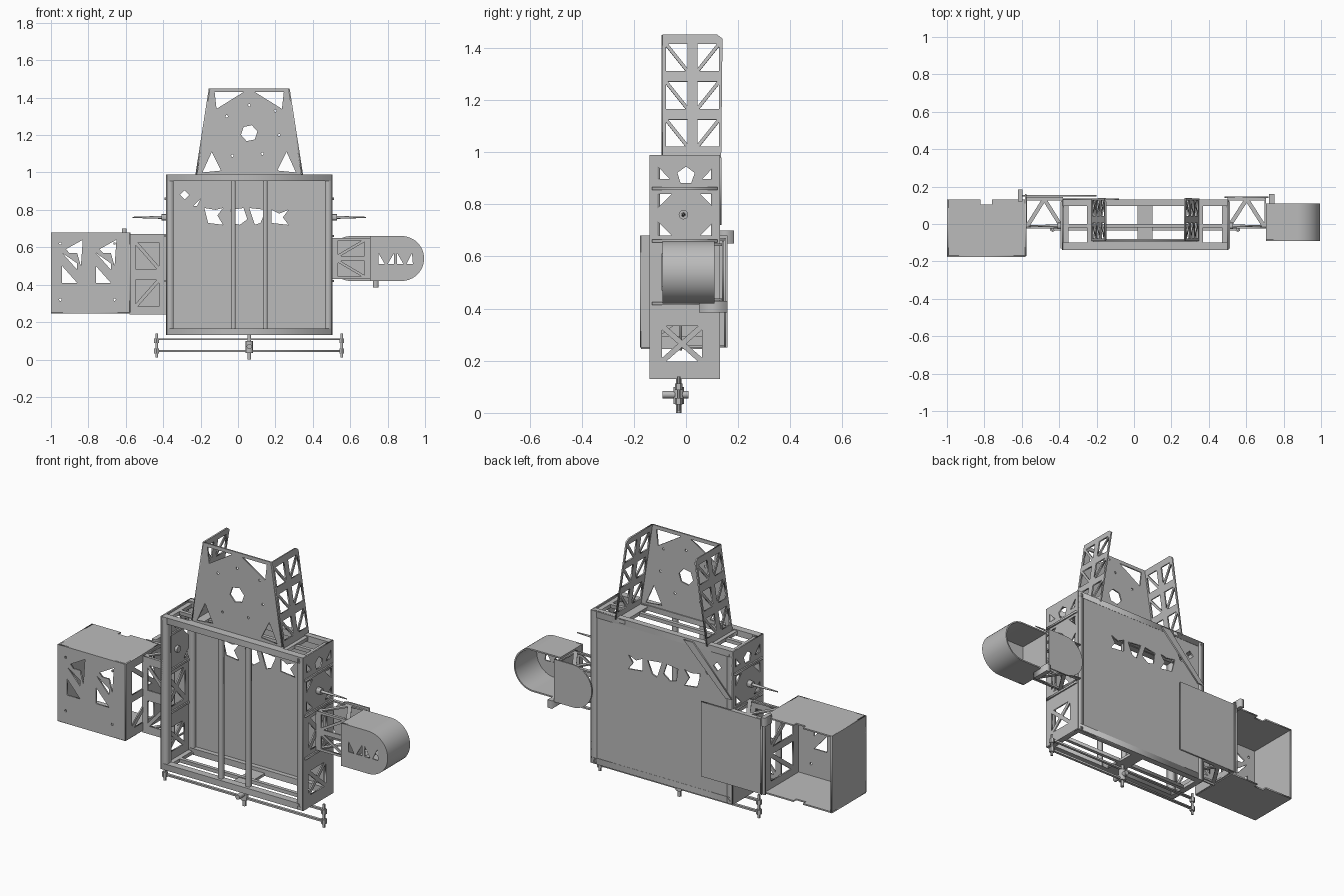
import bpy, math
from mathutils import Vector, Matrix

cube = bpy.data.objects.get("Cube")
if cube:
    bpy.data.objects.remove(cube, do_unlink=True)

grey = bpy.data.materials.new("plain grey metal")
grey.use_nodes = True
COLOR = (0.5, 0.5, 0.5, 1)
grey.diffuse_color = COLOR
grey.node_tree.nodes["Principled BSDF"].inputs["Base Color"].default_value = COLOR

X, Y, Z = Vector((1, 0, 0)), Vector((0, 1, 0)), Vector((0, 0, 1))
MID = 0.06                      # centre line of the main frame
LEFT, RIGHT, BOT, TOP = -0.38, 0.5, 0.13, 0.99


def rect(a, b, c, d):
    return [(a, c), (b, c), (b, d), (a, d)]


def ngon(x, y, r, n, start=0.0):
    return [(x + r * math.cos(start + i * math.tau / n),
             y + r * math.sin(start + i * math.tau / n)) for i in range(n)]


def shrink(poly, s):
    cx = sum(p[0] for p in poly) / len(poly)
    cy = sum(p[1] for p in poly) / len(poly)
    return [(cx + (x - cx) * s, cy + (y - cy) * s) for x, y in poly]


def cross_cell(a, b, c, d, s=0.72):
    """Four triangular holes that leave an X brace."""
    r, m = rect(a, b, c, d), ((a + b) / 2, (c + d) / 2)
    return [shrink([r[i], r[(i + 1) % 4], m], s) for i in range(4)]


def diagonal_cell(a, b, c, d, flip=False, s=0.75):
    """Two triangular holes that leave one diagonal brace."""
    r = rect(a, b, c, d)
    if flip:
        r = r[1:] + r[:1]
    return [shrink([r[0], r[1], r[2]], s), shrink([r[0], r[2], r[3]], s)]


def mirrored(polys, c=MID):
    return polys + [[(2 * c - x, y) for x, y in p] for p in polys]


def plate(name, outline, holes=(), u=X, v=Z, at=(0, 0, 0), thick=0.008):
    """Flat sheet with holes, laid in the plane of u and v."""
    cu = bpy.data.curves.new(name, "CURVE")
    cu.dimensions, cu.fill_mode, cu.extrude = "2D", "BOTH", thick / 2
    for poly in [outline, *holes]:
        sp = cu.splines.new("POLY")
        sp.points.add(len(poly) - 1)
        for pt, (x, y) in zip(sp.points, poly):
            pt.co = (x, y, 0, 1)
        sp.use_cyclic_u = True
    tmp = bpy.data.objects.new(name, cu)
    bpy.context.collection.objects.link(tmp)
    dg = bpy.context.evaluated_depsgraph_get()
    me = bpy.data.meshes.new_from_object(tmp.evaluated_get(dg))
    bpy.data.objects.remove(tmp, do_unlink=True)
    w = u.cross(v).normalized()
    m = Matrix((u, v, w)).transposed().to_4x4()
    m.translation = Vector(at)
    me.transform(m)
    me.materials.clear()
    me.materials.append(grey)
    ob = bpy.data.objects.new(name, me)
    bpy.context.collection.objects.link(ob)
    return ob


def box(name, x0, x1, y0, y1, z0, z1):
    return plate(name, rect(x0, x1, y0, y1), u=X, v=Y,
                 at=(0, 0, (z0 + z1) / 2), thick=z1 - z0)


def bar(name, a, b, r, r2=None, n=12):
    a, b = Vector(a), Vector(b)
    bpy.ops.mesh.primitive_cone_add(vertices=n, radius1=r, radius2=r if r2 is None else r2,
                                    depth=(b - a).length, location=(a + b) / 2)
    ob = bpy.context.object
    ob.name = name
    ob.rotation_euler = (b - a).to_track_quat("Z", "Y").to_euler()
    ob.data.materials.append(grey)
    bpy.ops.object.shade_smooth_by_angle()
    return ob


# Main frame: rails, posts and inner uprights
for yn, y0, y1 in (("front", -0.14, -0.1), ("back", 0.095, 0.13)):
    for zn, z0 in (("bottom", BOT), ("top", TOP - 0.035)):
        box(f"{yn}_{zn}_rail", LEFT, RIGHT, y0, y1, z0, z0 + 0.035)
    for x0 in (LEFT, RIGHT - 0.035):
        box(f"{yn}_post", x0, x0 + 0.035, y0, y1, BOT, TOP)
for x in (-0.025, 0.145):
    box("inner_upright", x - 0.012, x + 0.012, -0.125, -0.1, BOT, TOP - 0.02)
for z in (BOT + 0.01, TOP - 0.02):
    box("middle_rail", LEFT, RIGHT, -0.02, 0.0, z - 0.01, z + 0.01)
    for x in (LEFT, RIGHT - 0.03):
        box("end_rail", x, x + 0.03, -0.14, 0.13, z - 0.01, z + 0.01)
box("bottom_centre_plate", 0.02, 0.1, -0.1, 0.1, BOT, BOT + 0.015)

# Back panel with jagged openings
openings = [
    [(-0.18, 0.81), (-0.12, 0.8), (-0.08, 0.81), (-0.11, 0.77), (-0.08, 0.72), (-0.16, 0.73)],
    [(-0.04, 0.8), (0.03, 0.81), (0.05, 0.75), (0.01, 0.72), (-0.03, 0.73)],
    [(0.06, 0.81), (0.15, 0.8), (0.12, 0.73), (0.09, 0.72)],
    [(0.18, 0.8), (0.22, 0.78), (0.27, 0.8), (0.24, 0.76), (0.27, 0.72), (0.18, 0.73)],
    ngon(-0.285, 0.88, 0.025, 4), [(-0.27, 0.82), (-0.2, 0.86), (-0.22, 0.82)]]
plate("back_panel", rect(LEFT, RIGHT, BOT, TOP), openings, at=(0, 0.125, 0))
plate("back_diagonal_strap", [(-0.38, 0.72), (-0.34, 0.72), (-0.08, 0.98), (-0.14, 0.98)],
      at=(0, 0.133, 0))

# Side panels with braced openings
side_holes = (cross_cell(-0.1, 0.07, 0.19, 0.34) + cross_cell(-0.1, 0.08, 0.44, 0.64)
              + [ngon(0, 0.91, 0.035, 5, 0.3)])
for sy in (-1, 1):
    side_holes.append(shrink([(sy * 0.115, 0.89), (sy * 0.115, 0.96), (sy * 0.05, 0.89)], 0.7))
    for sz in (-1, 1):
        c = 0.76 + sz * 0.085
        side_holes.append(shrink([(sy * 0.115, c), (sy * 0.115, c - sz * 0.07),
                                  (sy * 0.045, c)], 0.8))
for x in (LEFT, RIGHT):
    plate("side_panel", rect(-0.14, 0.13, BOT, TOP), side_holes, u=Y, v=Z, at=(x, 0, 0))
    for z in (0.42, 0.66, 0.86):
        box("side_rib", x - 0.012, x + 0.012, -0.13, 0.12, z - 0.006, z + 0.006)

# Tower: sloped front sheet and two leaning trusses
tower_holes = mirrored([
    [(-0.125, 1.43), (0.03, 1.43), (-0.115, 1.34)],
    [(-0.19, 1.0), (-0.09, 1.01), (-0.14, 1.11)]]) + [ngon(MID, 1.21, 0.045, 6, 0.2)]
for x, z in ((-0.06, 1.3), (0.06, 1.36), (0.2, 1.33), (0.22, 1.2), (0.13, 1.1), (-0.03, 1.09)):
    tower_holes.append(ngon(x, z, 0.007, 6))
plate("tower_front", [(-0.22, 0.98), (0.34, 0.98), (0.27, 1.45), (-0.15, 1.45)],
      tower_holes, at=(0, -0.09, 0))
truss = []
for i in range(3):
    z = 0.03 + i * 0.145
    for a, b, flip in ((-0.085, 0.015, True), (0.035, 0.135, False)):
        truss += diagonal_cell(a, b, z, z + 0.125, flip)
for s in (-1, 1):
    lean = Vector((-s * 0.155, 0, 1))
    plate("tower_side_truss", [(-0.09, 0), (0.135, 0), (0.14, 0.455), (0.12, 0.47), (-0.09, 0.47)],
          truss, u=Y, v=lean, at=(MID + s * 0.285, 0, 0.98))
    x = MID + s * 0.27
    box("tower_foot", x - 0.04, x + 0.04, -0.1, 0.13, 0.965, 0.985)
box("tower_base_strip", -0.23, 0.35, -0.1, -0.08, 0.96, 0.99)

# Large open-backed box and its bracket
BX0, BX1, BZ0, BZ1 = -1.0, -0.58, 0.25, 0.68
box_holes = []
for x in (-0.94, -0.76):
    box_holes += [[(x, 0.57), (x + 0.08, 0.57), (x + 0.08, 0.48)],
                  [(x, 0.5), (x, 0.41), (x + 0.08, 0.41)],
                  [(x + 0.1, 0.5), (x + 0.11, 0.64), (x + 0.02, 0.59)][::-1]]
for x in (-0.95, -0.66):
    box_holes += [ngon(x, z, 0.007, 6) for z in (0.32, 0.62)]
plate("bin_front", rect(BX0, BX1, BZ0, BZ1), box_holes, at=(0, -0.172, 0))
plate("bin_outer_wall", rect(-0.172, 0.13, BZ0, BZ1), u=Y, v=Z, at=(BX0 + 0.004, 0, 0))
wall_holes = diagonal_cell(-0.14, 0.1, 0.28, 0.46) + diagonal_cell(-0.14, 0.1, 0.47, 0.65, True)
plate("bin_inner_wall", rect(-0.172, 0.16, BZ0, BZ1), wall_holes, u=Y, v=Z, at=(BX1, 0, 0))
lid = [(BX0, -0.172), (BX1, -0.172), (BX1, 0.13), (-0.76, 0.13), (-0.76, 0.105),
       (-0.82, 0.105), (-0.82, 0.13), (BX0, 0.13)]
for name, z in (("bin_bottom", BZ0), ("bin_top", BZ1 - 0.004)):
    plate(name, lid, u=X, v=Y, at=(0, 0, z))
arm = diagonal_cell(-0.56, -0.41, 0.27, 0.44) + diagonal_cell(-0.56, -0.41, 0.47, 0.64, True)
plate("bin_arm_front", rect(BX1, LEFT, 0.24, 0.67), arm, at=(0, -0.02, 0))
plate("bin_arm_back", rect(-0.6, -0.2, BZ0, BZ1 - 0.01), at=(0, 0.15, 0))
box("bin_latch", -0.62, -0.595, 0.12, 0.185, 0.65, 0.7)

# Round-ended scoop, open at the back, and its bracket
CX, CZ, R = 0.875, 0.54, 0.12


def stadium(cx, flat, r):
    s = 1 if cx > flat else -1
    arc = [(cx + s * r * math.cos(t), CZ + r * math.sin(t))
           for t in [math.pi * (i / 24 - 0.5) for i in range(25)]]
    return [(flat, CZ - r)] + arc + [(flat, CZ + r)]


scoop_holes = [[(x, 0.51), (x + 0.035, 0.51), (x + k, 0.57)]
               for x, k in ((0.75, 0.0), (0.8, 0.035), (0.85, 0.0), (0.9, 0.03))]
plate("scoop_front", stadium(CX, 0.705, R), scoop_holes, at=(0, -0.086, 0))
shell = plate("scoop_shell", stadium(CX, 0.705, R), [stadium(CX, 0.713, R - 0.008)],
              at=(0, 0.012, 0), thick=0.196)
shell.select_set(True)
bpy.context.view_layer.objects.active = shell
bpy.ops.object.shade_smooth_by_angle()
arm = []
for i in range(2):
    z = 0.435 + i * 0.11
    arm += diagonal_cell(0.52, 0.69, z, z + 0.1, i == 0)
plate("scoop_arm_front", rect(RIGHT, 0.705, 0.43, 0.65), arm, at=(0, -0.02, 0))
plate("scoop_arm_back", stadium(0.605, 0.72, R), at=(0, 0.142, 0))
box("scoop_latch", 0.722, 0.75, 0.05, 0.16, 0.385, 0.43)

# Horizontal trusses joining both bins to the frame
for a, b, zs in ((BX1, LEFT, (0.255, 0.665)), (RIGHT, 0.705, (0.435, 0.645))):
    m = (a + b) / 2
    braces = [shrink(t, 0.75) for t in ([(a, -0.02), (m, 0.14), (a, 0.14)],
                                        [(b, -0.02), (b, 0.14), (m, 0.14)],
                                        [(a, -0.02), (b, -0.02), (m, 0.14)])]
    for z in zs:
        plate("arm_brace", rect(a, b, -0.02, 0.145), braces, u=X, v=Y, at=(0, 0, z))

# Tapered side spikes
for s in (-1, 1):
    root = MID + s * 0.44
    bar("side_spike", (root, -0.01, 0.76), (MID + s * 0.625, -0.01, 0.76), 0.009, 0.003)
    bar("spike_collar", (root - s * 0.02, -0.01, 0.76), (root + s * 0.03, -0.01, 0.76), 0.018)

# Lower rail assembly
for z in (0.045, 0.108):
    box("lower_rail", -0.43, 0.56, -0.035, -0.02, z - 0.005, z + 0.005)
for x in (-0.435, 0.555):
    bar("rail_end_post", (x, -0.028, 0.01), (x, -0.028, 0.14), 0.007)
    for z in (0.045, 0.1):
        bar("rail_end_nut", (x, -0.028, z - 0.013), (x, -0.028, z + 0.013), 0.015, n=6)
bar("centre_post", (MID, -0.028, 0.0), (MID, -0.028, BOT), 0.01)
bar("centre_hub", (MID, -0.028, 0.035), (MID, -0.028, 0.1), 0.02)
bar("centre_handle", (MID, -0.09, 0.07), (MID, 0.01, 0.07), 0.014)
